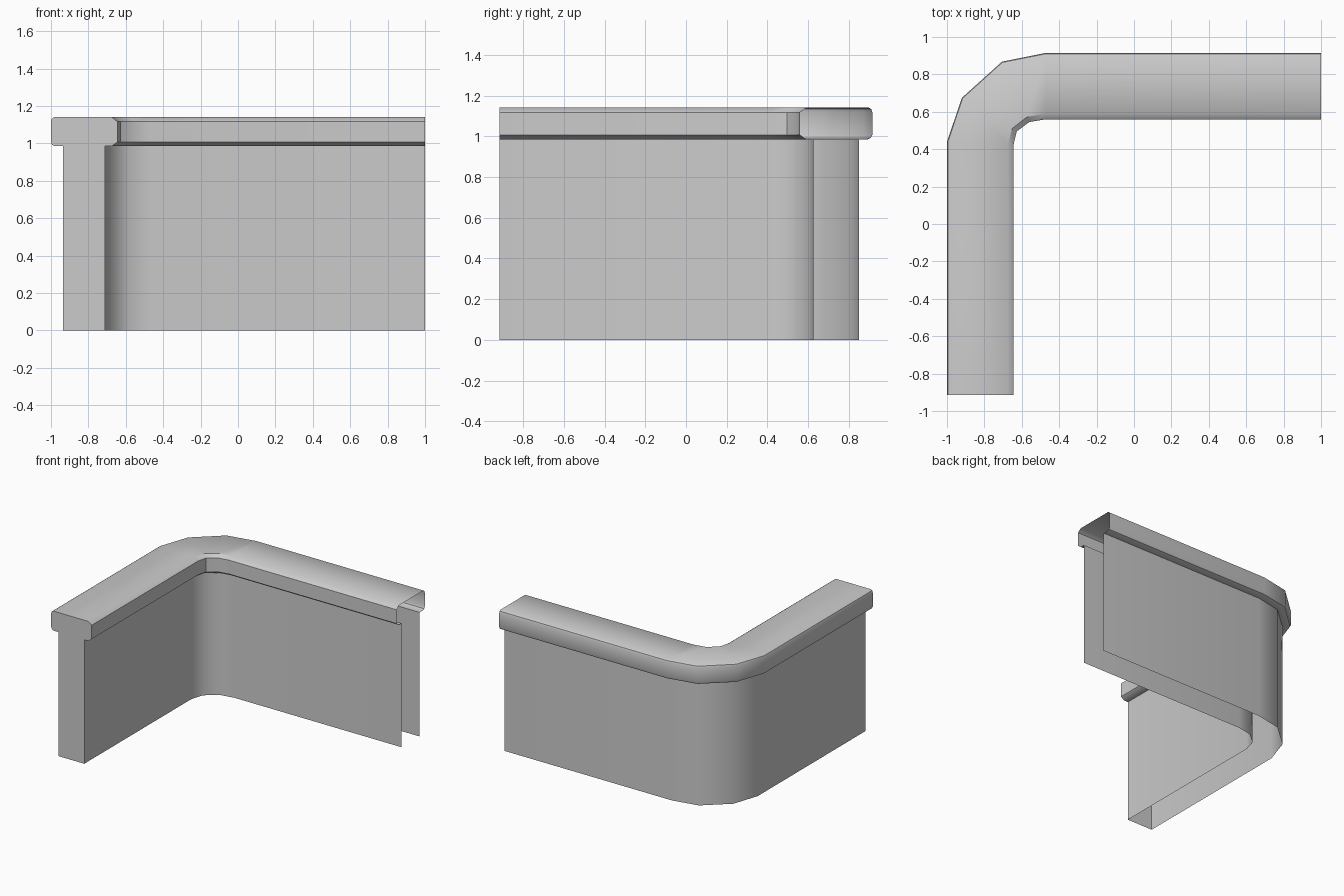
import bpy, bmesh, math

if "Cube" in bpy.data.objects:
    bpy.data.objects.remove(bpy.data.objects["Cube"])

# Plan paths of the coping's inner and outer edges: straight leg, rounded corner, straight leg
W = 0.355
INNER = [(-0.645, -0.915), (-0.645, 0.42), (-0.627, 0.495), (-0.56, 0.545), (-0.47, 0.56), (1, 0.56)]
OUTER = [(-1, -0.915), (-1, 0.44), (-0.92, 0.675), (-0.706, 0.868), (-0.47, 0.915), (1, 0.915)]


def sweep(name, profile, gaps=()):
    """Sweep (offset, z) points along the L; close the front end, leave the other end open."""
    bm = bmesh.new()
    rings = []
    for (ax, ay), (bx, by) in zip(INNER, OUTER):
        ring = []
        for d, z in profile:
            t = d / W
            ring.append(bm.verts.new((ax + (bx - ax) * t, ay + (by - ay) * t, z)))
        rings.append(ring)
    for r, s in zip(rings, rings[1:]):
        for i in range(len(profile) - 1):
            if i not in gaps:
                bm.faces.new((r[i], s[i], s[i + 1], r[i + 1]))
    bm.faces.new(rings[0])
    mesh = bpy.data.meshes.new(name)
    bm.to_mesh(mesh)
    bm.free()
    obj = bpy.data.objects.new(name, mesh)
    bpy.context.collection.objects.link(obj)
    bpy.ops.object.select_all(action='DESELECT')
    obj.select_set(True)
    bpy.context.view_layer.objects.active = obj
    bpy.ops.object.shade_smooth_by_angle(angle=math.radians(38))
    return obj


IN, OUT, LIP, TOP = 0.065, 0.29, 0.985, 1.14

# Wall: inner and outer skins, open underneath
sweep("wall", [(IN, 0), (IN, LIP), (OUT, LIP), (OUT, 0)], gaps=(1,))

# Coping: chamfered inside edge, softened outside edge, overhanging both skins
sweep("coping", [(IN, LIP), (0.03, LIP), (0, 1.007), (0, 1.117), (0.03, TOP),
                 (W - 0.016, TOP), (W - 0.005, 1.133), (W, 1.118),
                 (W, 1.007), (W - 0.007, 0.992), (W - 0.022, LIP), (OUT, LIP)])
